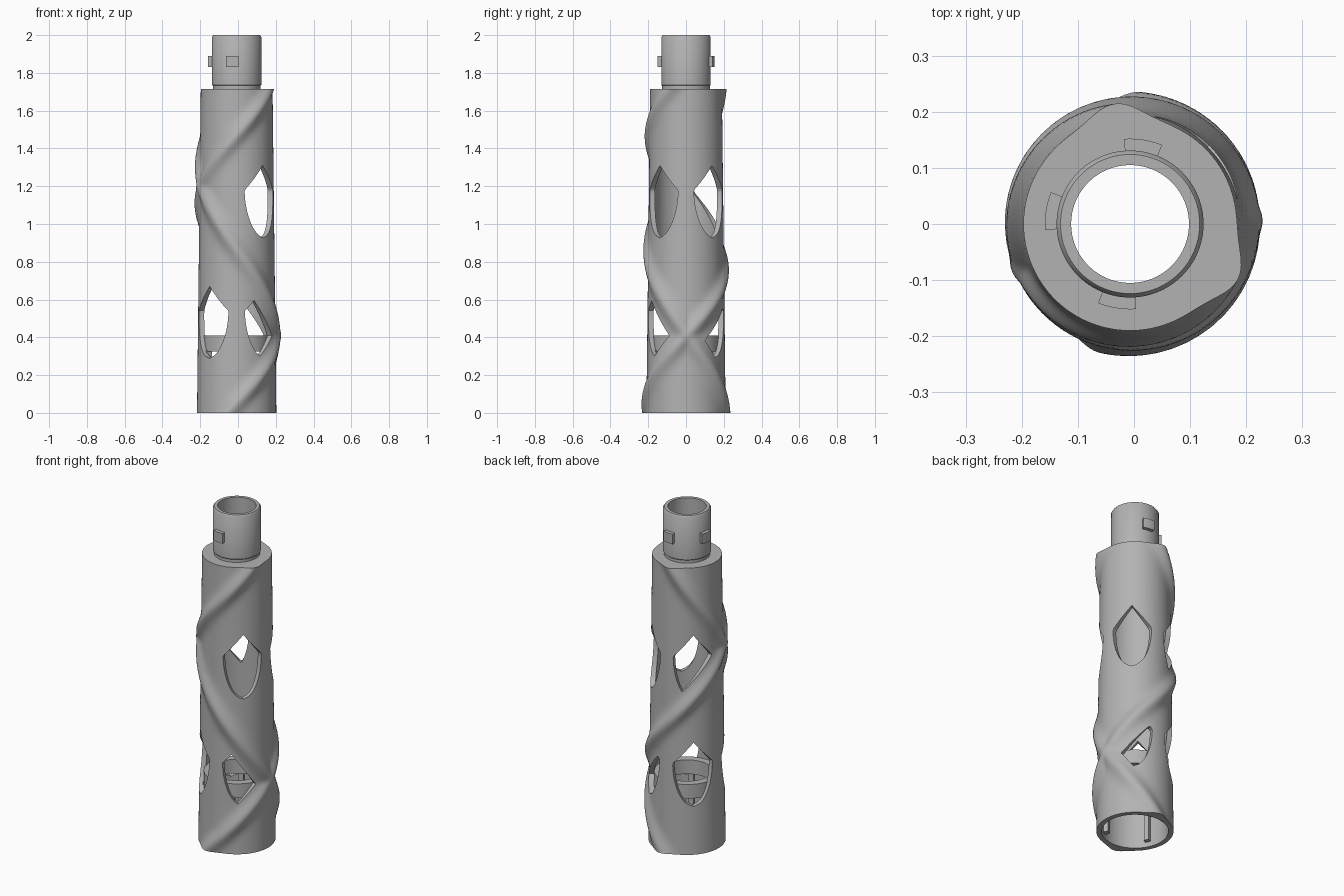
import bpy, bmesh
from math import sin, cos, atan2, radians, degrees, exp, sqrt, tau

cube = bpy.data.objects.get("Cube")
if cube:
    bpy.data.objects.remove(cube)

CX = -0.007          # axis of the tube
TOP = 1.715          # shoulder height
SEGS, RINGS = 160, 130

grey = bpy.data.materials.new("plain grey")
grey.use_nodes = True
colour = (0.45, 0.45, 0.45, 1)
grey.diffuse_color = colour
grey.node_tree.nodes["Principled BSDF"].inputs["Base Color"].default_value = colour


def finish(bm, name):
    bmesh.ops.recalc_face_normals(bm, faces=bm.faces)
    mesh = bpy.data.meshes.new(name)
    bm.to_mesh(mesh)
    bm.free()
    mesh.materials.append(grey)
    ob = bpy.data.objects.new(name, mesh)
    bpy.context.collection.objects.link(ob)
    bpy.ops.object.select_all(action='DESELECT')
    ob.select_set(True)
    bpy.context.view_layer.objects.active = ob
    bpy.ops.object.shade_smooth_by_angle(angle=radians(35))
    return ob


def polar(r, deg, z):
    a = radians(deg)
    return (CX + r * cos(a), r * sin(a), z)


def lathe(name, profile, start=0, sweep=360, segs=SEGS):
    """Turn a closed (radius, height) profile about the tube axis."""
    bm = bmesh.new()
    full = sweep == 360
    count = segs if full else segs + 1
    loops = [[bm.verts.new(polar(r, start + sweep * i / segs, z)) for r, z in profile]
             for i in range(count)]
    n = len(profile)
    for i in range(segs):
        a, b = loops[i], loops[(i + 1) % count]
        for j in range(n):
            k = (j + 1) % n
            bm.faces.new((a[j], b[j], b[k], a[k]))
    if not full:
        bm.faces.new(loops[0])
        bm.faces.new(loops[-1])
    return finish(bm, name)


def block(r0, r1, z0, z1):
    return [(r0, z0), (r1, z0), (r1, z1), (r0, z1)]


def wrap(deg):
    return (deg + 180) % 360 - 180


# Two opposed spiral ridges: start angle at the shoulder, degrees per unit down
RIDGES = [(97, 203), (333, -254)]


def base_radius(z):
    return 0.21 - 0.02 * z / TOP


def outer_radius(deg, z):
    bumps = [exp(-(wrap(deg - s - rate * (TOP - z)) / 15) ** 2) for s, rate in RIDGES]
    return base_radius(z) + 0.026 * sum(b ** 4 for b in bumps) ** 0.25


def inner_radius(z):
    return base_radius(z) - 0.028


# Shield-shaped windows: angle and lowest height
WINDOWS = [(45, 0.93), (-45, 0.93), (135, 0.93),
           (45, 0.29), (-45, 0.29), (135, 0.29), (225, 0.29)]


def shield(deg, z, centre, low):
    d = wrap(deg - centre)
    if abs(d) > 85:
        return -1
    v, half, shoulder = z - low, 0.105, 0.25
    if v < 0:
        width = v
    elif v < shoulder:
        width = half * sqrt(1 - (1 - v / shoulder) ** 2)
    else:
        width = half * (1 - (v - shoulder) / 0.13)
    return width - 0.195 * abs(sin(radians(d)))


def ridge_clearance(deg, z):
    best = 1
    for s, rate in RIDGES:
        for turn in range(-2, 3):
            d = TOP - (deg - s + 360 * turn) / rate - z
            best = min(best, max(d - 0.135, -d - 0.105))
    return best


def opening(co):
    """Positive inside a window, negative on solid wall."""
    deg, z = degrees(atan2(co.y, co.x - CX)), co.z
    f = max(shield(deg, z, *w) for w in WINDOWS)
    return min(f, ridge_clearance(deg, z)) if f > -0.1 else f


# Body wall: ridged shell, windows cut along their outline, then thickened
bm = bmesh.new()
rows = []
for j in range(RINGS + 1):
    z = TOP * j / RINGS
    rows.append([bm.verts.new(polar(outer_radius(360 * i / SEGS, z), 360 * i / SEGS, z))
                 for i in range(SEGS)])
for low, high in zip(rows, rows[1:]):
    for i in range(SEGS):
        k = (i + 1) % SEGS
        bm.faces.new((low[i], low[k], high[k], high[i]))

field = {v: opening(v.co) for v in bm.verts}
outline = []
for e in list(bm.edges):
    a, b = e.verts
    fa, fb = field[a], field[b]
    if fa * fb < 0:
        outline.append(bmesh.utils.edge_split(e, a, fa / (fa - fb))[1])
for v in outline:
    field[v] = 0
bmesh.ops.connect_verts(bm, verts=outline)
holes = [f for f in bm.faces if max((field[v] for v in f.verts), key=abs) > 0]
bmesh.ops.delete(bm, geom=holes, context='FACES')

grown = bmesh.ops.extrude_face_region(bm, geom=bm.faces[:], use_keep_orig=True)
for v in grown["geom"]:
    if isinstance(v, bmesh.types.BMVert):
        deg = degrees(atan2(v.co.y, v.co.x - CX))
        v.co = polar(inner_radius(v.co.z), deg, v.co.z)
finish(bm, "body_wall")

# Shoulder plate closing the top of the body around the neck
lathe("shoulder", block(0.105, inner_radius(TOP), TOP - 0.03, TOP))

# Neck tube with a shallow groove at its foot and a chamfered lip
lathe("neck", [(0.105, 1.69), (0.126, 1.69), (0.126, 1.732), (0.131, 1.737),
               (0.131, 1.99), (0.124, 2.0), (0.105, 2.0)], segs=96)

# Three locking lugs around the neck
for n, start in enumerate((68, 158, 248)):
    lathe(f"neck_lug_{n + 1}", block(0.127, 0.152, 1.83, 1.89), start, 26, 10)

# Inner stop ring above the bottom socket, and the socket ribs
lathe("socket_ring", block(0.137, 0.181, 0.325, 0.41), segs=96)
for n, centre in enumerate((27, 117, 207, 297)):
    lathe(f"socket_rib_{n + 1}", block(0.155, 0.185, 0.03, 0.33), centre - 5, 10, 6)
